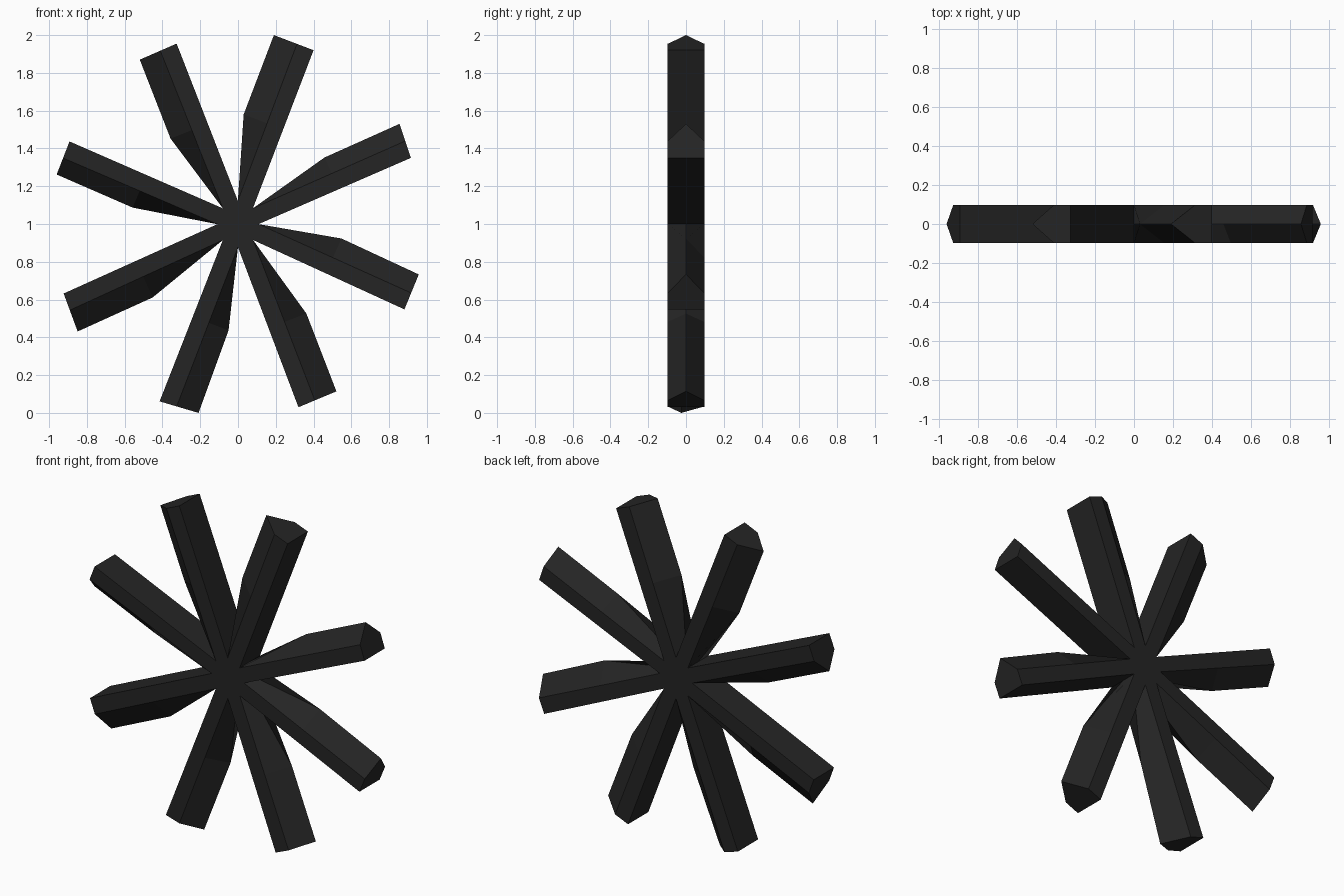
import bpy, bmesh, math
from mathutils import Vector

if "Cube" in bpy.data.objects:
    bpy.data.objects.remove(bpy.data.objects["Cube"])

HALF_DEPTH = 0.097     # half thickness along y
BAR = 0.094            # width of the flat-sided part of every arm
CENTRE = Vector((0.0, 1.0))

# Arms counter-clockwise (x, z): ridge tip, flat-side tip, ridge elbow, ridge y at tip
ARMS = [
    ((0.19, 2.00), (0.40, 1.92), (0.03, 1.58), 0),
    ((-0.52, 1.87), (-0.325, 1.955), (-0.357, 1.452), 0),
    ((-0.96, 1.262), (-0.892, 1.437), (-0.558, 1.087), 0),
    ((-0.849, 0.431), (-0.923, 0.632), (-0.452, 0.611), 0),
    ((-0.209, 0.00), (-0.415, 0.061), (-0.05, 0.437), -0.025),
    ((0.521, 0.114), (0.32, 0.03), (0.362, 0.526), 0),
    ((0.957, 0.733), (0.881, 0.548), (0.548, 0.923), 0),
    ((0.855, 1.53), (0.915, 1.35), (0.458, 1.352), 0),
]

bm = bmesh.new()


def vert(p, y):
    return bm.verts.new((p.x, y, p.y))


def pair(p):
    """Front and back vertex at one x, z point."""
    return vert(p, -HALF_DEPTH), vert(p, HALF_DEPTH)


# Arm outlines and directions
outlines, angles = [], []
for ridge, flat, elbow, ridge_y in ARMS:
    ridge, flat, elbow = Vector(ridge), Vector(flat), Vector(elbow)
    shoulder = flat + (ridge - flat).normalized() * BAR
    d = (flat + shoulder) / 2 - CENTRE
    angles.append(math.atan2(d.y, d.x))
    outlines.append((ridge, flat, elbow, shoulder, ridge_y))

# Hub corners, one in each gap between neighbouring arms
n = len(ARMS)
corners = []
for i in range(n):
    gap = (angles[(i + 1) % n] - angles[i]) % (2 * math.pi)
    a = angles[i] + gap / 2
    r = BAR * 0.47 / math.sin(gap / 2)
    p = CENTRE + Vector((math.cos(a), math.sin(a))) * r
    corners.append((p, pair(p), vert(p, 0)))
for side in (0, 1):
    bm.faces.new([c[1][side] for c in corners])

# Arms: flat on one side, ridged on the other, ridge tapering into the hub
for i, (ridge, flat, elbow, shoulder, ridge_y) in enumerate(outlines):
    _, prev, prev_mid = corners[i - 1]
    p, nxt, nxt_mid = corners[i]
    along = shoulder - p
    fold = p + along * ((elbow - p).dot(along) / along.length_squared)
    flat_v, shoulder_v, fold_v = pair(flat), pair(shoulder), pair(fold)
    ridge_v, elbow_v = vert(ridge, ridge_y), vert(elbow, 0)
    for s in (0, 1):
        bm.faces.new((prev[s], flat_v[s], shoulder_v[s], fold_v[s], nxt[s]))
        bm.faces.new((fold_v[s], shoulder_v[s], ridge_v, elbow_v))
        bm.faces.new((nxt[s], fold_v[s], elbow_v, nxt_mid))
    bm.faces.new((prev[0], prev_mid, prev[1], flat_v[1], flat_v[0]))
    bm.faces.new((flat_v[0], flat_v[1], shoulder_v[1], ridge_v, shoulder_v[0]))

bmesh.ops.recalc_face_normals(bm, faces=bm.faces[:])
mesh = bpy.data.meshes.new("spoked_star")
bm.to_mesh(mesh)
bm.free()

black = bpy.data.materials.new("soft black")
black.diffuse_color = (0.018, 0.018, 0.018, 1)
black.use_nodes = True
black.node_tree.nodes["Principled BSDF"].inputs["Base Color"].default_value = black.diffuse_color
mesh.materials.append(black)
bpy.context.collection.objects.link(bpy.data.objects.new("spoked_star", mesh))
